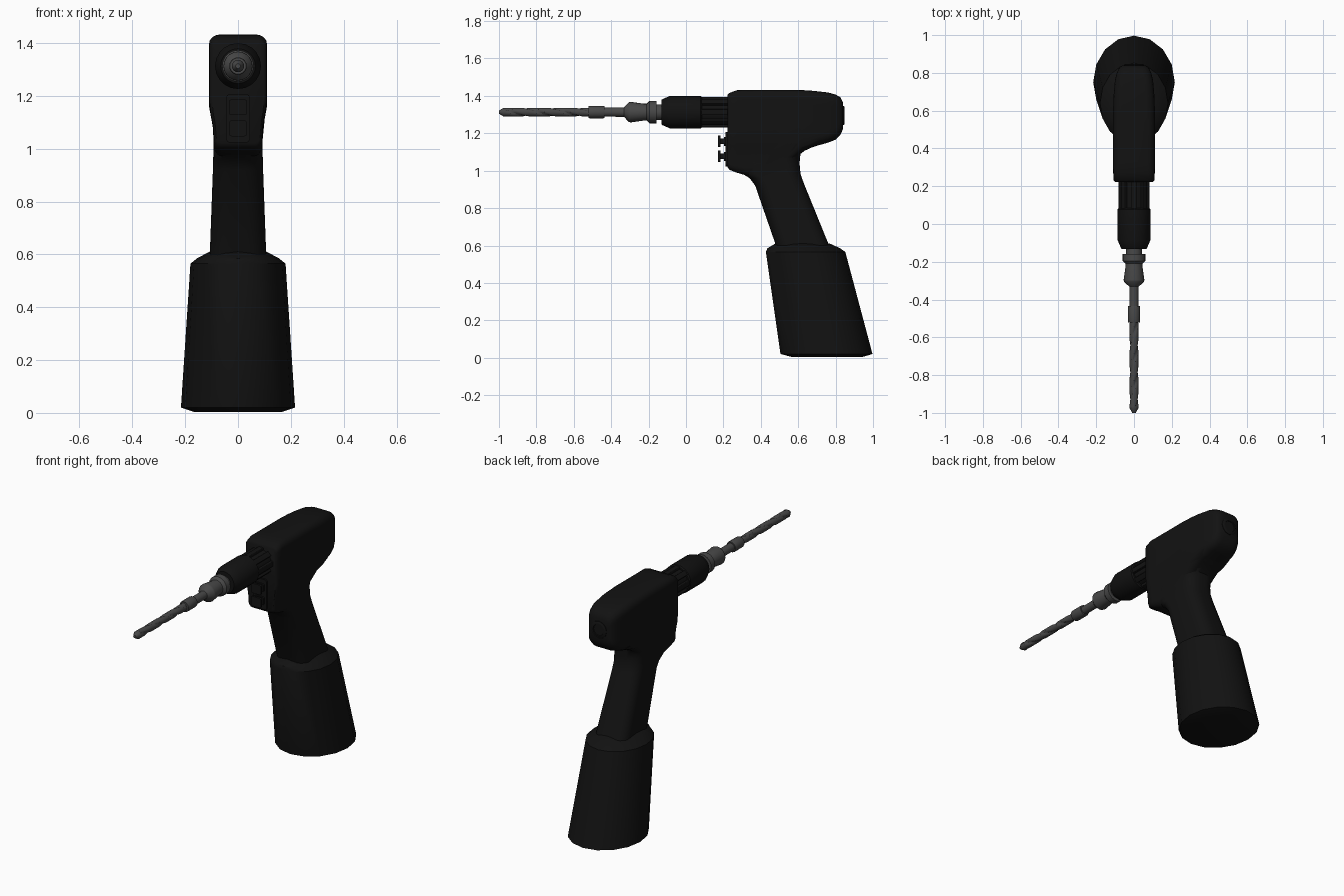
import bpy, bmesh, math
from mathutils import Vector

if "Cube" in bpy.data.objects:
    bpy.data.objects.remove(bpy.data.objects["Cube"])


def material(name, v):
    m = bpy.data.materials.new(name)
    m.diffuse_color = (v, v, v, 1)
    m.use_nodes = True
    m.node_tree.nodes["Principled BSDF"].inputs["Base Color"].default_value = m.diffuse_color
    return m


BLACK = material("black_plastic", 0.006)
STEEL = material("dark_steel", 0.065)
AXIS_Z = 1.313


def loft(name, rings, mat, angle=35):
    """Skin a list of equal-length rings and cap both ends."""
    bm = bmesh.new()
    rows = [[bm.verts.new(p) for p in r] for r in rings]
    n = len(rows[0])
    for a, b in zip(rows, rows[1:]):
        for i in range(n):
            j = (i + 1) % n
            bm.faces.new((a[i], a[j], b[j], b[i]))
    bm.faces.new(rows[0])
    bm.faces.new(rows[-1])
    bmesh.ops.recalc_face_normals(bm, faces=bm.faces)
    me = bpy.data.meshes.new(name)
    bm.to_mesh(me)
    bm.free()
    ob = bpy.data.objects.new(name, me)
    bpy.context.collection.objects.link(ob)
    me.materials.append(mat)
    bpy.ops.object.select_all(action='DESELECT')
    ob.select_set(True)
    bpy.context.view_layer.objects.active = ob
    bpy.ops.object.shade_smooth_by_angle(angle=math.radians(angle))
    return ob


def ellipse(a, b, n):
    return [(a * math.sin(2 * math.pi * i / n), b * math.cos(2 * math.pi * i / n)) for i in range(n)]


def rounded(hw, hh, r, seg=4):
    """Rounded rectangle outline."""
    pts = []
    for k, (sx, sy) in enumerate(((1, 1), (-1, 1), (-1, -1), (1, -1))):
        for i in range(seg + 1):
            t = math.pi / 2 * (k + i / seg)
            pts.append((sx * (hw - r) + r * math.cos(t), sy * (hh - r) + r * math.sin(t)))
    return pts


def lathe(name, profile, mat, n=20, z=AXIS_Z):
    """Turned part along y from (y, radius) pairs."""
    return loft(name, [[Vector((x, y, z + h)) for x, h in ellipse(r, r, n)]
                       for y, r in profile], mat)


def block(name, y0, y1, hw, hh, z, r, mat):
    """Rounded plate facing -y."""
    return loft(name, [[Vector((x, y, z + h)) for x, h in rounded(hw, hh, r)]
                       for y in (y0, y1)], mat)


# Battery pack: z, front y, back y, half width
pack = [(0.003, 0.57, 0.94, 0.165), (0.02, 0.505, 0.997, 0.216),
        (0.565, 0.427, 0.852, 0.18), (0.585, 0.435, 0.825, 0.155), (0.612, 0.48, 0.765, 0.105)]
loft("battery_pack", [[Vector((x, (f + b) / 2 + y, z)) for x, y in ellipse(w, (b - f) / 2, 16)]
                      for z, f, b, w in pack], BLACK)

# Grip: z, front y, back y, half width
grip = [(0.59, 0.485, 0.768, 0.107), (0.62, 0.474, 0.757, 0.106), (0.92, 0.37, 0.635, 0.095),
        (0.96, 0.34, 0.62, 0.094), (0.985, 0.30, 0.612, 0.093), (1.04, 0.29, 0.607, 0.093),
        (1.09, 0.29, 0.612, 0.096), (1.115, 0.29, 0.645, 0.100), (1.14, 0.29, 0.72, 0.104),
        (1.165, 0.29, 0.77, 0.105)]
loft("grip", [[Vector((x, (f + b) / 2 + y, z)) for x, y in rounded(w, (b - f) / 2, 0.07, 5)]
              for z, f, b, w in grip], BLACK, 45)


# Motor housing: y, bottom z, top z, half width, corner radius
def pinch(z):
    return 1 - 0.16 * min(1, max(0, (1.16 - z) / 0.09))


housing = [(0.222, 1.02, 1.405, 0.098, 0.025), (0.232, 1.005, 1.415, 0.108, 0.03),
           (0.27, 0.99, 1.43, 0.11, 0.035), (0.33, 0.972, 1.432, 0.11, 0.04),
           (0.42, 0.985, 1.432, 0.11, 0.04), (0.54, 1.03, 1.432, 0.11, 0.04),
           (0.62, 1.10, 1.431, 0.11, 0.045), (0.68, 1.128, 1.427, 0.108, 0.045),
           (0.76, 1.15, 1.418, 0.101, 0.045), (0.80, 1.166, 1.407, 0.091, 0.045),
           (0.825, 1.19, 1.393, 0.08, 0.04), (0.84, 1.225, 1.365, 0.062, 0.035)]
rings = []
for y, lo, hi, w, r in housing:
    ring = []
    hh, c = (hi - lo) / 2, (hi + lo) / 2
    for x, h in rounded(w, hh, r):
        ring.append(Vector((x * pinch(c + h), y, c + h)))
    # extra points down each side carry the waist above the grip
    side = [c + hh - r - (2 * hh - 2 * r) * k / 7 for k in range(1, 7)]
    left = [Vector((-w * pinch(z), y, z)) for z in side]
    right = [Vector((w * pinch(z), y, z)) for z in reversed(side)]
    rings.append(ring[:10] + left + ring[10:] + right)
loft("motor_housing", rings, BLACK, 45)

# Rear cap
lathe("rear_cap", [(0.82, 0.052), (0.843, 0.052), (0.848, 0.044), (0.848, 0.036),
                   (0.844, 0.034), (0.844, 0.01)], BLACK, 12, 1.295)

# Nose collar with ribs
lathe("nose_core", [(0.07, 0.07), (0.23, 0.07)], BLACK)
for i in range(8):
    rib = block("nose_rib", 0.07, 0.226, 0.016, 0.012, 0, 0.004, BLACK)
    a = math.pi / 4 * i
    rib.location = (0.07 * math.sin(a), 0, AXIS_Z + 0.07 * math.cos(a))
    rib.rotation_euler = (0, a, 0)
lathe("chuck_sleeve", [(-0.132, 0.05), (-0.132, 0.066), (-0.125, 0.07), (-0.085, 0.087),
                       (0.078, 0.087), (0.085, 0.08), (0.085, 0.05)], BLACK)

# Steel chuck and bit holder
lathe("chuck", [(-0.12, 0.042), (-0.158, 0.042), (-0.158, 0.06), (-0.195, 0.06), (-0.21, 0.045),
                (-0.225, 0.045), (-0.295, 0.055), (-0.305, 0.053), (-0.332, 0.025),
                (-0.44, 0.024)], STEEL)
lathe("bit_collar", [(-0.435, 0.022), (-0.435, 0.031), (-0.442, 0.033), (-0.515, 0.033),
                     (-0.522, 0.031), (-0.522, 0.018)], STEEL)

# Twisted drill bit with two flutes
rings = []
for k in range(46):
    y = -0.515 - 0.455 * k / 45
    ring = []
    for i in range(20):
        a = 2 * math.pi * i / 20
        r = 0.0235 * (1 - 0.3 * max(0, math.cos(2 * (a - 22 * y))) ** 3)
        ring.append(Vector((r * math.sin(a), y, AXIS_Z + r * math.cos(a))))
    rings.append(ring)
loft("drill_bit", rings, STEEL)
lathe("bit_tip", [(-0.965, 0.0235), (-0.975, 0.0235), (-0.992, 0.013), (-1.0, 0.009)], STEEL)

# Switch plate and two trigger buttons
block("switch_plate", 0.212, 0.24, 0.045, 0.092, 1.115, 0.015, BLACK)
for z in (1.157, 1.077):
    block("trigger_stem", 0.18, 0.22, 0.022, 0.015, z, 0.006, BLACK)
    block("trigger_flange", 0.202, 0.215, 0.03, 0.024, z, 0.008, BLACK)
    block("trigger_button", 0.172, 0.185, 0.034, 0.03, z, 0.01, BLACK)
